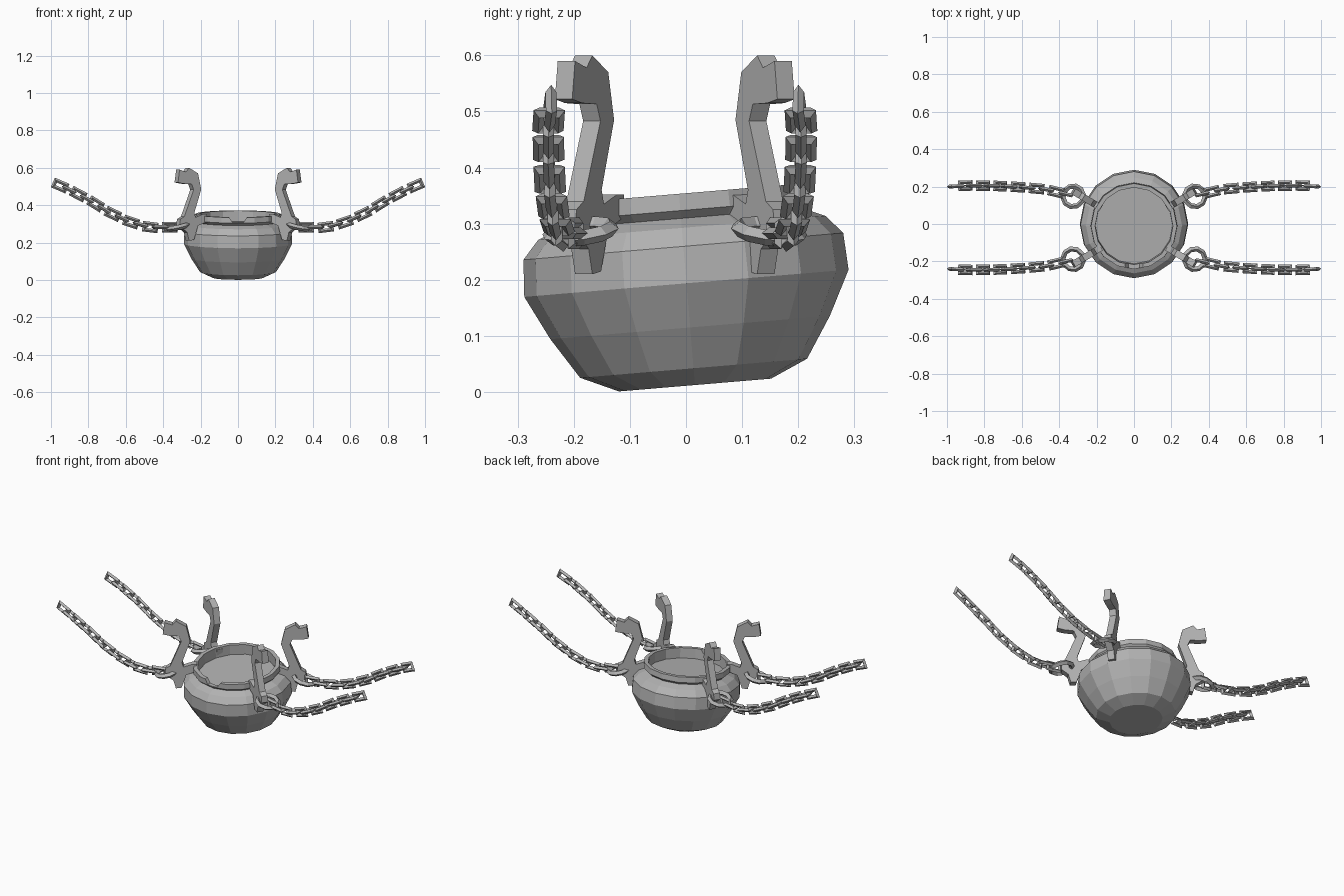
import bpy, bmesh, math
from mathutils import Vector, Matrix

if "Cube" in bpy.data.objects:
    bpy.data.objects.remove(bpy.data.objects["Cube"])

grey = bpy.data.materials.new("iron_grey")
grey.diffuse_color = (0.45, 0.45, 0.45, 1)
grey.use_nodes = True
grey.node_tree.nodes["Principled BSDF"].inputs["Base Color"].default_value = grey.diffuse_color
MID_Y = -0.02                       # plane the hooks and chains mirror about


def finish(name, bm):
    bmesh.ops.recalc_face_normals(bm, faces=bm.faces)
    me = bpy.data.meshes.new(name)
    bm.to_mesh(me)
    bm.free()
    me.materials.append(grey)
    ob = bpy.data.objects.new(name, me)
    bpy.context.collection.objects.link(ob)
    return ob


def to_corner(bm, sx, sy):
    for v in bm.verts:
        v.co = Vector((sx * v.co.x, MID_Y + sy * v.co.y, v.co.z))


def add_loop(bm, corners, t, mat):
    """Closed loop of bar with a diamond section; corners give position and outward mitre."""
    rings = []
    for x, y, ox, oy in corners:
        rings.append([bm.verts.new(mat @ Vector((x + ox * a, y + oy * a, h)))
                      for a, h in ((t, 0), (0, t), (-t, 0), (0, -t))])
    for i, a in enumerate(rings):
        b = rings[(i + 1) % len(rings)]
        for j in range(4):
            k = (j + 1) % 4
            bm.faces.new((a[j], a[k], b[k], b[j]))


def add_prism(bm, outline, half):
    """Extrude an (x, z) outline across y."""
    a = [bm.verts.new((x, -half, z)) for x, z in outline]
    b = [bm.verts.new((x, half, z)) for x, z in outline]
    bm.faces.new(a)
    bm.faces.new(b[::-1])
    n = len(a)
    for i in range(n):
        bm.faces.new((a[i], b[i], b[(i + 1) % n], a[(i + 1) % n]))


# Cauldron: sixteen-sided lathe, tipped slightly forward
SIDES = 16
profile = [(0.136, 0), (0.203, 0.03), (0.25, 0.103), (0.29, 0.182), (0.286, 0.248),
           (0.257, 0.281), (0.217, 0.298), (0.232, 0.312), (0.23, 0.342),
           (0.208, 0.342), (0.206, 0.285)]
bm = bmesh.new()
rings = [[bm.verts.new((r * math.cos(math.tau * i / SIDES), r * math.sin(math.tau * i / SIDES), z))
          for i in range(SIDES)] for r, z in profile]
for lo, hi in zip(rings, rings[1:]):
    for i in range(SIDES):
        j = (i + 1) % SIDES
        bm.faces.new((lo[i], lo[j], hi[j], hi[i]))
bm.faces.new(rings[0][::-1])        # base
bm.faces.new(rings[-1])             # surface of the contents
bm.transform(Matrix.Translation((0, 0.016, 0.0125)) @ Matrix.Rotation(math.radians(4.8), 4, 'X'))
cauldron = finish("cauldron", bm)

# Pouring notch in the front of the rim
bm = bmesh.new()
add_prism(bm, [(-0.055, 0.345), (-0.03, 0.309), (0.03, 0.309), (0.055, 0.345)], 0.04)
bm.transform(Matrix.Translation((0, -0.215, 0)))
cutter = finish("notch_cutter", bm)
cutter.hide_render = True
cutter.hide_set(True)
cut = cauldron.modifiers.new("notch", 'BOOLEAN')
cut.operation = 'DIFFERENCE'
cut.solver = 'EXACT'
cut.object = cutter

# Hook outline (distance outward, height): head, shaft and rim clamp
hook = [(0.375, 0.59), (0.335, 0.578), (0.315, 0.6), (0.26, 0.57), (0.24, 0.485),
        (0.283, 0.36), (0.275, 0.335), (0.23, 0.352), (0.205, 0.352), (0.21, 0.31),
        (0.26, 0.29), (0.285, 0.215), (0.315, 0.21), (0.328, 0.255), (0.375, 0.29),
        (0.37, 0.325), (0.345, 0.34), (0.287, 0.483), (0.30, 0.513), (0.35, 0.515), (0.385, 0.522)]

# Chain path in one corner
path = [Vector(p) for p in ((0.365, 0.18, 0.283), (0.47, 0.205, 0.283), (0.58, 0.215, 0.312),
                            (0.69, 0.222, 0.363), (0.79, 0.225, 0.425), (0.9, 0.225, 0.483),
                            (0.951, 0.222, 0.505))]
lengths = [(b - a).length for a, b in zip(path, path[1:])]


def along(s):
    for a, b, d in zip(path, path[1:], lengths):
        if s <= d:
            return a.lerp(b, s / d)
        s -= d
    return path[-1] + (path[-1] - path[-2]).normalized() * s


LINKS, BAR = 13, 0.010
HL, HW = 0.0425 - BAR, 0.028 - BAR
link = [(sx * HL, sy * HW, sx, sy) for sx, sy in ((1, 1), (-1, 1), (-1, -1), (1, -1))]
ring = [(0.056 * math.cos(a), 0.056 * math.sin(a), math.cos(a), math.sin(a))
        for a in (math.tau * i / 10 for i in range(10))]
RADIAL = math.radians(31)

for sx, side in ((-1, "left"), (1, "right")):
    for sy, end in ((-1, "front"), (1, "back")):
        tag = end + "_" + side
        # Hook clamped on the rim
        bm = bmesh.new()
        add_prism(bm, hook, 0.018)
        bm.transform(Matrix.Rotation(RADIAL, 4, 'Z'))
        to_corner(bm, sx, sy)
        finish("hook_" + tag, bm)

        # Large ring through the hook, drooping outward
        bm = bmesh.new()
        add_loop(bm, ring, 0.014, Matrix.Translation((0.325, 0.168, 0.286))
                 @ Matrix.Rotation(RADIAL, 4, 'Z') @ Matrix.Rotation(math.radians(14), 4, 'Y'))
        to_corner(bm, sx, sy)
        finish("ring_" + tag, bm)

        # Chain of alternating upright and flat links
        bm = bmesh.new()
        for i in range(LINKS):
            s = sum(lengths) * i / (LINKS - 1)
            t = (along(s + 0.03) - along(max(s - 0.03, 0))).normalized()
            across = Vector((0, 0, 1)).cross(t).normalized()
            up = t.cross(across)
            frame = Matrix((t, across, up)).transposed().to_4x4()
            roll = Matrix.Rotation(math.pi / 2 if i % 2 == 0 else 0, 4, 'X')
            add_loop(bm, link, BAR, Matrix.Translation(along(s)) @ frame @ roll)
        to_corner(bm, sx, sy)
        finish("chain_" + tag, bm)
